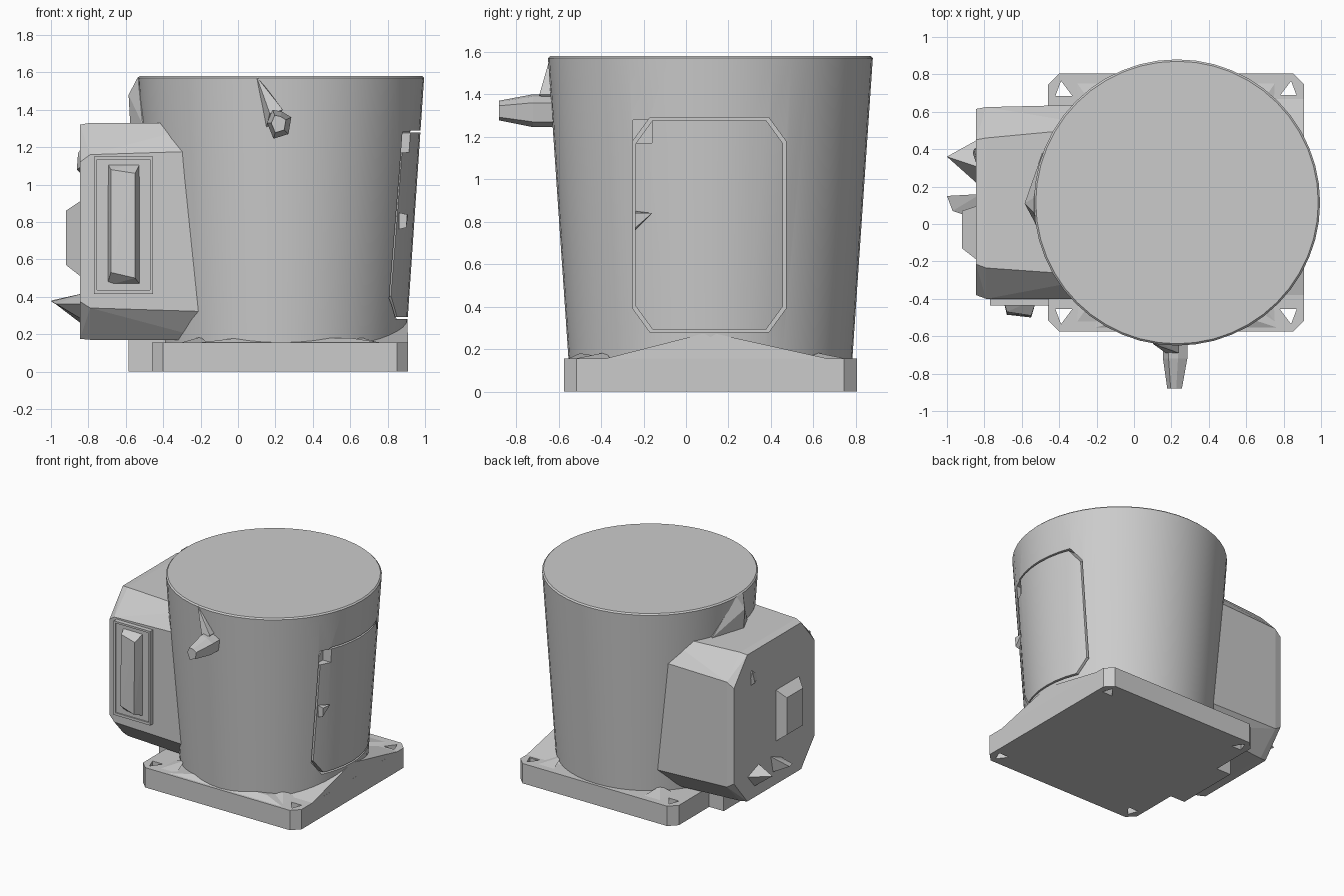
import bpy, bmesh, math
from mathutils import Vector

cube = bpy.data.objects.get("Cube")
if cube:
    bpy.data.objects.remove(cube, do_unlink=True)

grey = bpy.data.materials.new("plain_grey")
grey.use_nodes = True
grey.diffuse_color = (0.6, 0.6, 0.6, 1)
grey.node_tree.nodes["Principled BSDF"].inputs["Base Color"].default_value = (0.6, 0.6, 0.6, 1)

CX, CY = 0.23, 0.115   # axis of the drum


def make(name, bm):
    bmesh.ops.recalc_face_normals(bm, faces=bm.faces)
    mesh = bpy.data.meshes.new(name)
    bm.to_mesh(mesh)
    bm.free()
    mesh.materials.append(grey)
    obj = bpy.data.objects.new(name, mesh)
    bpy.context.collection.objects.link(obj)
    return obj


def hull(name, points):
    bm = bmesh.new()
    for p in points:
        bm.verts.new(p)
    res = bmesh.ops.convex_hull(bm, input=bm.verts)
    loose = [v for v in bm.verts if not v.link_faces]
    bmesh.ops.delete(bm, geom=loose, context='VERTS')
    bmesh.ops.dissolve_limit(bm, angle_limit=0.01, verts=bm.verts, edges=bm.edges)
    return make(name, bm)


def box(name, x, y, z):
    return hull(name, [(a, b, c) for a in x for b in y for c in z])


def octagon(y0, y1, z0, z1, cy, cz):
    """Rectangle with cut corners in the y-z plane."""
    return [(y0 + cy, z0), (y1 - cy, z0), (y1, z0 + cz), (y1, z1 - cz),
            (y1 - cy, z1), (y0 + cy, z1), (y0, z1 - cz), (y0, z0 + cz)]


def prism(name, outline, x0, x1):
    return hull(name, [(x, y, z) for x in (x0, x1) for y, z in outline])


def cut(target, cutter):
    mod = target.modifiers.new("cut", 'BOOLEAN')
    mod.operation = 'DIFFERENCE'
    mod.solver = 'EXACT'
    mod.object = cutter
    bpy.context.view_layer.objects.active = target
    bpy.ops.object.modifier_apply(modifier=mod.name)
    bpy.data.objects.remove(cutter, do_unlink=True)


# Tapered drum with a fine rim
bm = bmesh.new()
rings = []
for r, z in ((0.665, 0.1), (0.765, 1.57), (0.755, 1.58)):
    rings.append([bm.verts.new((CX + r * math.cos(i * math.tau / 48),
                                CY + r * math.sin(i * math.tau / 48), z)) for i in range(48)])
for a, b in zip(rings, rings[1:]):
    for i in range(48):
        j = (i + 1) % 48
        bm.faces.new((a[i], a[j], b[j], b[i]))
bm.faces.new(rings[0])
bm.faces.new(rings[-1])
drum = make("drum", bm)

# Groove that outlines the curved door, and the notch in its upper corner
groove = prism("groove", octagon(-0.25, 0.47, 0.28, 1.29, 0.08, 0.11), 0.8, 1.2)
core = prism("groove_core", octagon(-0.238, 0.458, 0.293, 1.277, 0.08, 0.11), 0.7, 1.3)
cut(groove, core)
cut(drum, groove)
cut(drum, box("notch", (0.845, 1.2), (-0.25, -0.16), (1.17, 1.28)))

bpy.ops.object.select_all(action='DESELECT')
drum.select_set(True)
bpy.context.view_layer.objects.active = drum
bpy.ops.object.shade_smooth_by_angle(angle=math.radians(25))

# Door handle wedge
hull("door_handle", [(0.86, -0.24, 0.85), (0.86, -0.24, 0.76), (0.91, -0.16, 0.84),
                     (0.905, -0.24, 0.84), (0.90, -0.24, 0.77)])

# Square foot plate with cut corners and bolt holes
X0, X1, Y0, Y1, C = -0.46, 0.91, -0.575, 0.805, 0.06
corners = [(X0 + C, Y0), (X1 - C, Y0), (X1, Y0 + C), (X1, Y1 - C),
           (X1 - C, Y1), (X0 + C, Y1), (X0, Y1 - C), (X0, Y0 + C)]
plate = hull("foot_plate", [(x, y, z) for x, y in corners for z in (0, 0.155)])
for sx, x in ((1, X0), (-1, X1)):
    for sy, y in ((1, Y0), (-1, Y1)):
        tri = [(x + sx * 0.04, y + sy * 0.12), (x + sx * 0.13, y + sy * 0.12),
               (x + sx * 0.07, y + sy * 0.04)]
        cut(plate, hull("bolt_hole", [(a, b, z) for a, b in tri for z in (-0.1, 0.3)]))
        # chipped lug beside each hole
        hull("corner_lug", [(x + sx * 0.14, y + sy * 0.03, 0.15), (x + sx * 0.3, y + sy * 0.03, 0.15),
                            (x + sx * 0.15, y + sy * 0.22, 0.15), (x + sx * 0.26, y + sy * 0.2, 0.185)])

# Sloped skirts where the drum meets the plate
hull("side_skirt", [(X1, -0.4, 0.15), (X1, 0.69, 0.15), (X1 - 0.005, 0.07, 0.27),
                    (X1 - 0.005, 0.15, 0.27), (0.5, -0.4, 0.15), (0.5, 0.69, 0.15),
                    (0.7, 0.11, 0.27)])
hull("front_skirt", [(-0.25, Y0 + 0.01, 0.15), (0.8, Y0 + 0.01, 0.15), (0, -0.5, 0.18),
                     (0.6, -0.5, 0.18), (-0.2, -0.3, 0.15), (0.7, -0.3, 0.15)])

# Side housing with sloped edges, and its foot
outline = octagon(-0.4, 0.625, 0.17, 1.33, 0.165, 0.17)
inner = octagon(-0.40, 0.64, 0.17, 1.33, 0.12, 0.15)
face = octagon(-0.38, 0.615, 0.175, 1.32, 0.165, 0.2)
hull("side_housing", [(-0.845, y, z) for y, z in face] + [(-0.79, y, z) for y, z in outline]
     + [(-0.15, y, z) for y, z in inner])
box("housing_foot", (-0.585, -0.3), (-0.14, 0.37), (0, 0.4))

# Framed panel on the front of the housing
panel = box("front_panel", (-0.77, -0.455), (-0.435, -0.3), (0.415, 1.15))
cut(panel, box("panel_recess", (-0.755, -0.47), (-0.5, -0.425), (0.435, 1.135)))
hull("panel_bulge", [(x, -0.4, z) for x in (-0.70, -0.52) for z in (0.46, 1.12)]
     + [(-0.68, -0.485, 0.53), (-0.68, -0.47, 1.08), (-0.55, -0.5, 0.5), (-0.55, -0.49, 1.06)])

# Small side panel and spikes on the outer face of the housing
hull("side_panel", [(-0.83, y, z) for y in (-0.2, 0.1) for z in (0.5, 0.92)]
     + [(-0.92, y, z) for y in (-0.13, 0.07) for z in (0.57, 0.86)])
hull("lower_spike", [(-1.0, 0.36, 0.38), (-0.82, 0.2, 0.28), (-0.82, 0.46, 0.36),
                     (-0.82, 0.3, 0.42), (-0.83, 0.36, 0.25)])
hull("side_spike", [(-1.0, 0.15, 0.375), (-0.82, 0.02, 0.36), (-0.82, 0.16, 0.42),
                    (-0.82, 0.13, 0.27), (-0.97, 0.07, 0.36)])
hull("upper_clip", [(-0.83, 0.4, 1.2), (-0.83, 0.42, 1.05), (-0.83, 0.28, 1.1),
                    (-0.862, 0.38, 1.08), (-0.855, 0.4, 1.17)])

# Ridge on the drum above the housing
hull("drum_ridge", [(-0.585, 0.11, 1.48), (-0.575, 0.11, 1.3), (-0.535, 0.06, 1.575),
                    (-0.535, 0.14, 1.575), (-0.49, 0.38, 1.33), (-0.51, -0.03, 1.32),
                    (-0.3, 0.11, 1.4)])

# Front knob with its fin
ring = [(0.155, 1.33), (0.185, 1.40), (0.235, 1.39), (0.285, 1.36), (0.27, 1.27), (0.19, 1.245)]
hull("front_knob", [(x, -0.6, z) for x, z in ring] + [(x, -0.72, z) for x, z in ring]
     + [(x * 0.6 + 0.085, -0.88, z * 0.6 + 0.53) for x, z in ring])
hull("knob_fin", [(0.1, -0.64, 1.575), (0.11, -0.62, 1.57), (0.15, -0.62, 1.3),
                  (0.24, -0.62, 1.4), (0.24, -0.69, 1.4), (0.17, -0.69, 1.38)])
